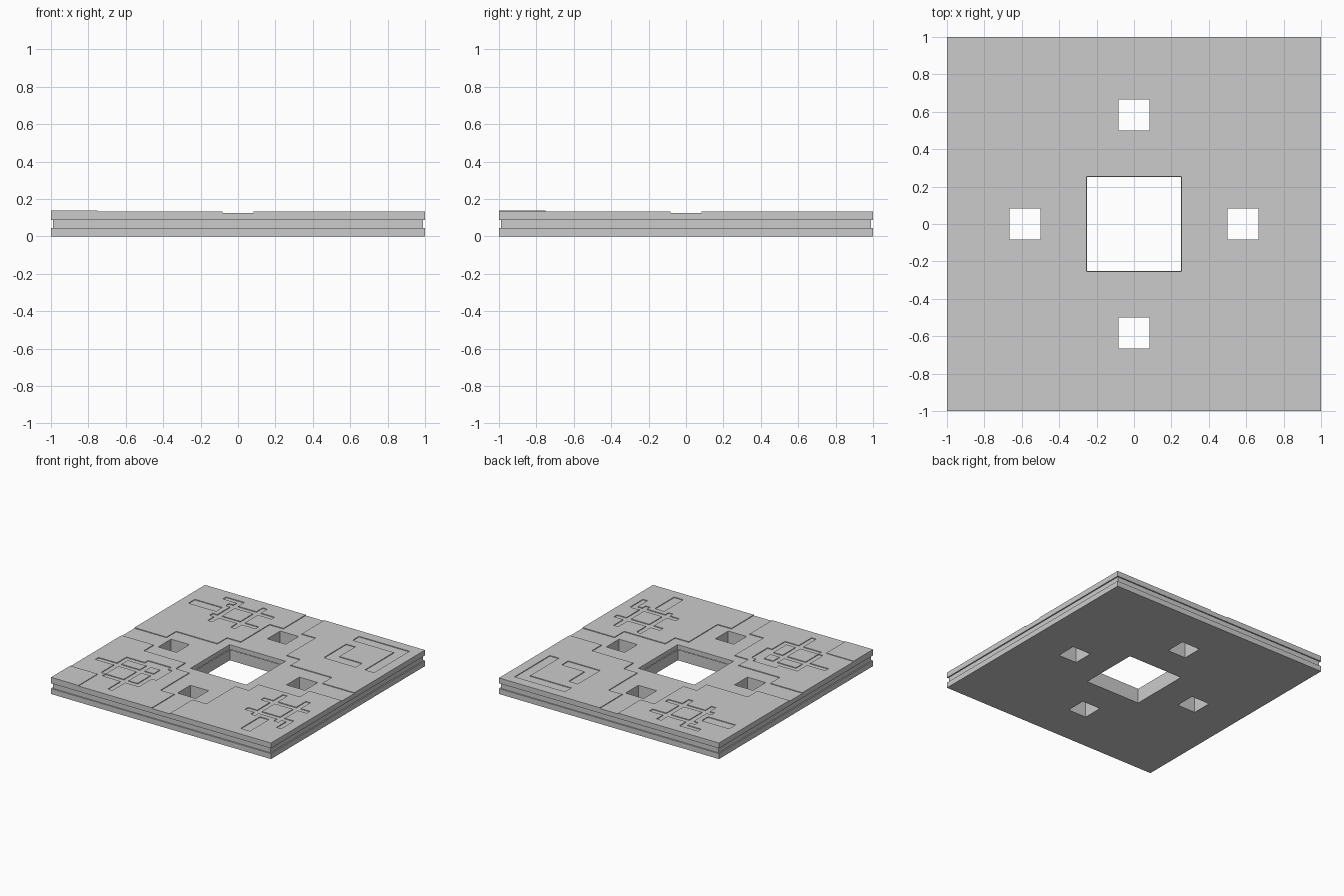
import bpy, bmesh

if "Cube" in bpy.data.objects:
    bpy.data.objects.remove(bpy.data.objects["Cube"])

# The plan sits on a 48 x 48 grid; one cell is 1/24 unit
C = 1 / 24
N = 24
PANEL, CHANNEL, CORNER = 0.132, 0.126, 0.137


def in_rects(u, v, rects):
    return any(a < u < b and c < v < d for a, b, c, d in rects)


# Engraved motifs: rectangles (u0, u1, v0, v1), mirrored over the diagonal u = v
brackets = [(11, 22, 20, 22), (20, 22, 11, 22),
            (11, 13, 11, 18), (11, 18, 11, 13)]
branches = [(-22, -8, -13, -12), (-18, -17, -17, -9),
            (-10, -9, -17, -8), (-14, -10, -9, -8)]
sun = [(-22, -16, 16, 18),
       (-16, -8, 19, 20), (-16, -8, 14, 15),
       (-15, -14, 12, 22), (-10, -9, 12, 22),
       (-18, -14, 21, 22), (-10, -6, 19, 20), (-10, -6, 14, 15)]
motifs = brackets + branches + sun
motifs += [(c, d, a, b) for a, b, c, d in motifs]


def is_hole(u, v):
    a, b = sorted((abs(u), abs(v)))
    return b < 6 or (a < 2 and 12 < b < 16)


def is_channel(u, v):
    a, b = sorted((abs(u), abs(v)))
    return a < 2 or b < 8 or (a < 5 and b < 17)


def relief(u, v):
    if u < -18 and v < -18:
        return CORNER
    if is_channel(u, v) or in_rects(u, v, motifs):
        return CHANNEL
    return PANEL


def layer(name, height, z0, outer=1.0, hole=0.25, top=True, bottom=True):
    """Pierced plate whose top follows height(u, v) cell by cell."""
    bm = bmesh.new()

    def pos(i, j):
        if max(abs(i), abs(j)) == 6:          # size of the central opening
            f = hole / 0.25
            return i * C * f, j * C * f
        x, y = i * C, j * C
        return max(-outer, min(outer, x)), max(-outer, min(outer, y))

    def face(*pts):
        bm.faces.new([bm.verts.new(p) for p in pts])

    def h(i, j):
        u, v = i + 0.5, j + 0.5
        if not (-N <= i < N and -N <= j < N) or is_hole(u, v):
            return z0
        return height(u, v)

    for i in range(-N, N):
        for j in range(-N, N):
            z = h(i, j)
            if z <= z0:
                continue
            ring = [pos(i, j), pos(i + 1, j), pos(i + 1, j + 1), pos(i, j + 1)]
            if top:
                face(*[(x, y, z) for x, y in ring])
            if bottom:
                face(*[(x, y, z0) for x, y in reversed(ring)])
            # walls down to lower neighbours
            for k, (di, dj) in enumerate(((0, -1), (1, 0), (0, 1), (-1, 0))):
                zn = h(i + di, j + dj)
                if zn < z - 1e-6:
                    p, q = ring[k], ring[(k + 1) % 4]
                    face((*p, zn), (*q, zn), (*q, z), (*p, z))
    bmesh.ops.remove_doubles(bm, verts=bm.verts, dist=1e-5)
    me = bpy.data.meshes.new(name)
    bm.to_mesh(me)
    bm.free()
    ob = bpy.data.objects.new(name, me)
    bpy.context.collection.objects.link(ob)
    return ob


# Bottom plate, recessed core and engraved top plate
layer("bottom_plate", lambda u, v: 0.045, 0.0)
layer("recessed_core", lambda u, v: 0.088, 0.045, outer=0.99,
      top=False, bottom=False)
layer("engraved_top_plate", relief, 0.088, hole=0.254)
